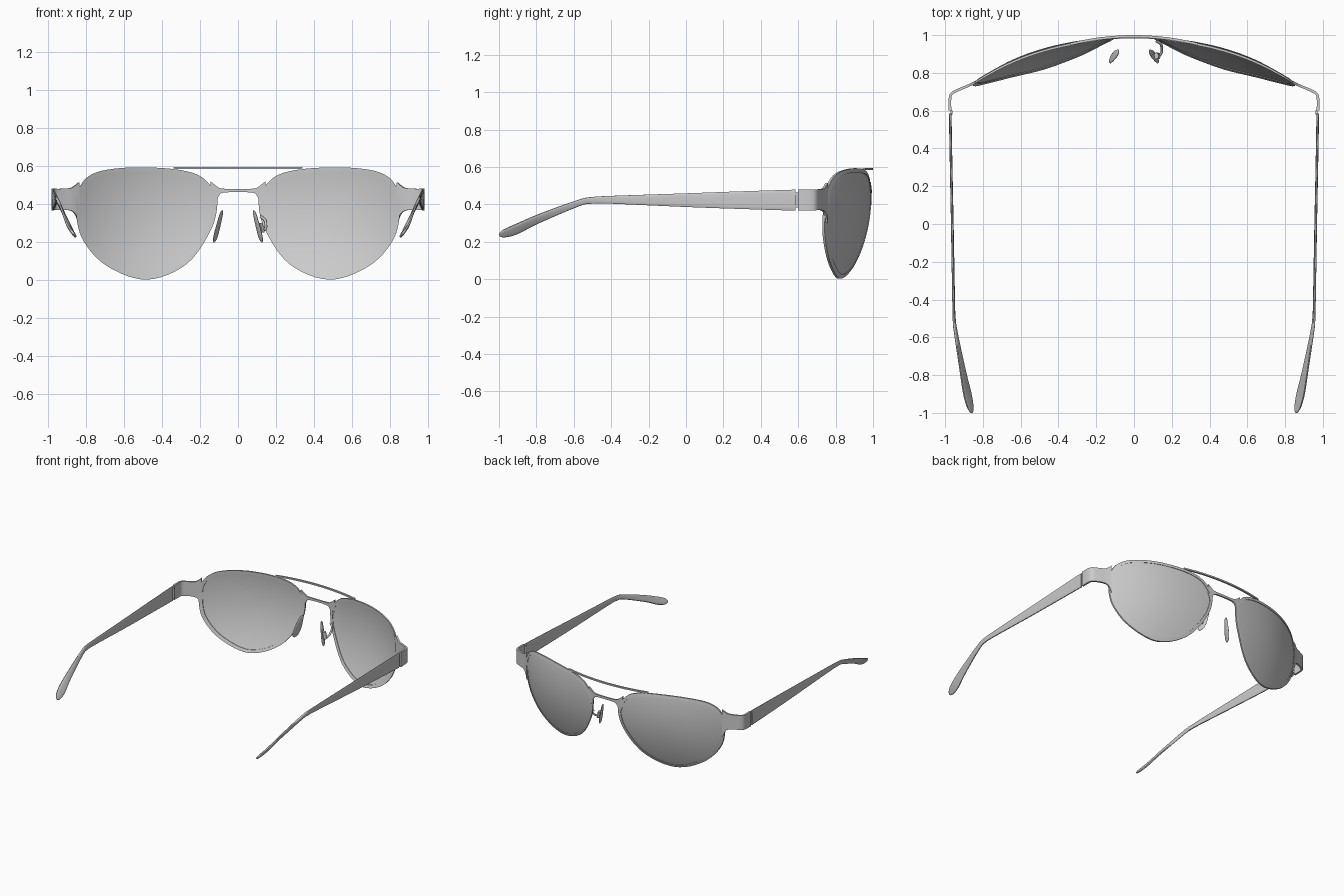
import bpy, bmesh, math
from mathutils import Vector

if "Cube" in bpy.data.objects:
    bpy.data.objects.remove(bpy.data.objects["Cube"])


def surf(x, z):
    """Depth of the wrapped, bulged front at a given x and z."""
    return 0.988 - 0.233 * x**2 - 0.146 * x**4 - 0.52 * (z - 0.45)**2


def loft(name, rings, loop=False, mirror=True, angle=40):
    """Skin a list of equal-length point rings; cap the ends unless looped."""
    bm = bmesh.new()
    vs = [[bm.verts.new(p) for p in r] for r in rings]
    n = len(vs[0])
    for i in range(len(vs) if loop else len(vs) - 1):
        a, b = vs[i], vs[(i + 1) % len(vs)]
        for j in range(n):
            k = (j + 1) % n
            bm.faces.new((a[j], a[k], b[k], b[j]))
    if not loop:
        bm.faces.new(vs[0])
        bm.faces.new(vs[-1])
    bmesh.ops.recalc_face_normals(bm, faces=bm.faces)
    me = bpy.data.meshes.new(name)
    bm.to_mesh(me)
    bm.free()
    ob = bpy.data.objects.new(name, me)
    bpy.context.collection.objects.link(ob)
    if mirror:
        ob.modifiers.new("Mirror", 'MIRROR').use_mirror_merge = False
    bpy.ops.object.select_all(action='DESELECT')
    ob.select_set(True)
    bpy.context.view_layer.objects.active = ob
    bpy.ops.object.shade_smooth_by_angle(angle=math.radians(angle))
    return ob


def spline(pts, steps, closed=False):
    """Catmull-Rom samples through points of any dimension."""
    n, out = len(pts), []
    get = lambda i: pts[i % n] if closed else pts[max(0, min(n - 1, i))]
    for i in range(n if closed else n - 1):
        p = [get(i + d) for d in (-1, 0, 1, 2)]
        for s in range(steps):
            t = s / steps
            out.append(tuple(0.5 * (2*b + (c - a)*t + (2*a - 5*b + 4*c - d)*t*t
                                    + (3*b - a - 3*c + d)*t**3) for a, b, c, d in zip(*p)))
    if not closed:
        out.append(tuple(pts[-1]))
    return out


# Lens outline (x, z), shared by rim and lens
outline = spline([(0.48, 0.003), (0.69, 0.075), (0.82, 0.22), (0.853, 0.39), (0.828, 0.50),
                  (0.75, 0.565), (0.60, 0.591), (0.42, 0.591), (0.28, 0.575), (0.195, 0.545),
                  (0.14, 0.49), (0.108, 0.42), (0.14, 0.27), (0.27, 0.085)], 6, True)
n = len(outline)


def inset(d):
    out = []
    for i, p in enumerate(outline):
        a, b = Vector(outline[i - 1]), Vector(outline[(i + 1) % n])
        t = (b - a).normalized()
        out.append((p[0] - t.y * d, p[1] + t.x * d))
    return out


# Rims
inner = inset(0.022)
rim = []
for (xo, zo), (xi, zi) in zip(outline, inner):
    yo, yi = surf(xo, zo), surf(xi, zi)
    rim.append([(xo, yo + 0.006, zo), (xo, yo - 0.006, zo), (xi, yi - 0.007, zi), (xi, yi + 0.007, zi)])
loft("rim", rim, loop=True)

# Lenses: concentric rings on the back, then on the front
edge, (cx, cz) = inset(0.018), (0.48, 0.33)
fr = [0.04, 0.2, 0.4, 0.6, 0.8, 0.92, 1.0]
lens = []
for off, fs in ((-0.003, fr), (0.003, fr[::-1])):
    for f in fs:
        ring = [(cx + (x - cx) * f, cz + (z - cz) * f) for x, z in edge]
        lens.append([(x, surf(x, z) + off, z) for x, z in ring])
loft("lens", lens)

# End pieces: flared ribbons wrapping round the corners (x, y, z low, z high)
path = spline([(0.838, 0.752, 0.30, 0.515), (0.855, 0.743, 0.345, 0.50), (0.88, 0.731, 0.366, 0.485),
               (0.93, 0.71, 0.37, 0.481), (0.963, 0.692, 0.369, 0.481), (0.974, 0.665, 0.368, 0.481),
               (0.974, 0.60, 0.367, 0.481)], 5)
lug = []
for i, (x, y, lo, hi) in enumerate(path):
    a, b = path[max(i - 1, 0)], path[min(i + 1, len(path) - 1)]
    t = Vector((b[0] - a[0], b[1] - a[1])).normalized() * 0.007
    lug.append([(x - t.y, y + t.x, lo), (x + t.y, y - t.x, lo), (x + t.y, y - t.x, hi), (x - t.y, y + t.x, hi)])
loft("end_piece", lug)

# Hinge knuckles bridging the gap between end piece and temple
loft("hinge", [[(0.966 + 0.006 * math.cos(a), 0.59 + 0.014 * math.sin(a), z)
                for a in [k * math.tau / 12 for k in range(12)]] for z in (0.385, 0.465)])

# Temples: flat arms twisting into dropped tips (y, x, z, half height, tilt, half thickness)
stations = spline([(0.585, 0.973, 0.423, 0.057, 0, 0.007), (0.3, 0.968, 0.423, 0.048, 0, 0.007),
                   (0.0, 0.962, 0.423, 0.037, 1, 0.007), (-0.4, 0.955, 0.425, 0.021, 4, 0.007),
                   (-0.5, 0.952, 0.422, 0.018, 8, 0.007), (-0.57, 0.944, 0.409, 0.018, 16, 0.008),
                   (-0.78, 0.906, 0.327, 0.027, 30, 0.008), (-0.90, 0.882, 0.271, 0.034, 35, 0.009),
                   (-0.965, 0.868, 0.248, 0.027, 35, 0.008), (-0.99, 0.862, 0.241, 0.016, 35, 0.006),
                   (-1.0, 0.860, 0.239, 0.005, 35, 0.002)], 4)
temple = []
for y, x, z, h, tilt, w in stations:
    s, c = math.sin(math.radians(tilt)), math.cos(math.radians(tilt))
    ring = []
    for k in range(16):
        a = (k + 0.5) * math.tau / 16
        u = math.copysign(abs(math.cos(a))**0.5, math.cos(a)) * w
        v = math.copysign(abs(math.sin(a))**0.7, math.sin(a)) * h
        ring.append((x + u * c + v * s, y, z - u * s + v * c))
    temple.append(ring)
loft("temple", temple)


def cross_strip(name, rows, depth, half):
    """Symmetric strip across the nose from half-rows (x, z low, z high)."""
    full = [(-x, lo, hi) for x, lo, hi in rows[:0:-1]] + rows
    rings = []
    for x, lo, hi in full:
        y = depth(x)
        rings.append([(x, y - half, lo), (x, y + half, lo), (x, y + half, hi), (x, y - half, hi)])
    loft(name, rings, mirror=False)


# Nose bridge with flared ends, and the thin brow bar above
cross_strip("bridge", [(0.0, 0.463, 0.480), (0.04, 0.463, 0.480), (0.075, 0.461, 0.481),
                       (0.092, 0.455, 0.483), (0.103, 0.44, 0.487), (0.113, 0.41, 0.495),
                       (0.128, 0.39, 0.507), (0.145, 0.44, 0.52)], lambda x: surf(x, 0.46), 0.006)
cross_strip("brow_bar", [(0.034 * i, 0.584, 0.595) for i in range(11)],
            lambda x: 0.993 - 0.36 * x * x, 0.007)

# Nose pads: slim teardrops leaning outward toward the bottom
pad = []
for t, w in ((0, 0.1), (0.03, 0.4), (0.1, 0.62), (0.3, 0.82), (0.55, 1.0), (0.75, 1.0),
             (0.9, 0.75), (0.97, 0.42), (1, 0.1)):
    x, y, z = 0.083 + 0.043 * t, 0.905 - 0.03 * t, 0.368 - 0.17 * t
    pad.append([(x + 0.007 * min(1, w * 1.4) * math.cos(a) - 0.3 * 0.033 * w * math.sin(a),
                 y + 0.033 * w * math.sin(a), z)
                for a in [k * math.tau / 16 for k in range(16)]])
loft("nose_pad", pad)

# Pad arm and mount, present on one side only
cu = bpy.data.curves.new("pad_arm", 'CURVE')
cu.dimensions = '3D'
cu.bevel_depth = 0.007
cu.bevel_resolution = 3
cu.use_fill_caps = True
pts = spline([(0.118, 0.968, 0.335), (0.14, 0.955, 0.318), (0.147, 0.93, 0.29),
              (0.142, 0.90, 0.265), (0.112, 0.885, 0.27)], 5)
sp = cu.splines.new('POLY')
sp.points.add(len(pts) - 1)
for q, p in zip(sp.points, pts):
    q.co = (*p, 1)
bpy.context.collection.objects.link(bpy.data.objects.new("pad_arm", cu))
loft("pad_mount", [[(x + 0.012 * math.cos(a), 0.89 + 0.017 * math.sin(a), z)
                    for a in [k * math.tau / 12 for k in range(12)]]
                   for x, z in ((0.129, 0.25), (0.118, 0.30))], mirror=False)
